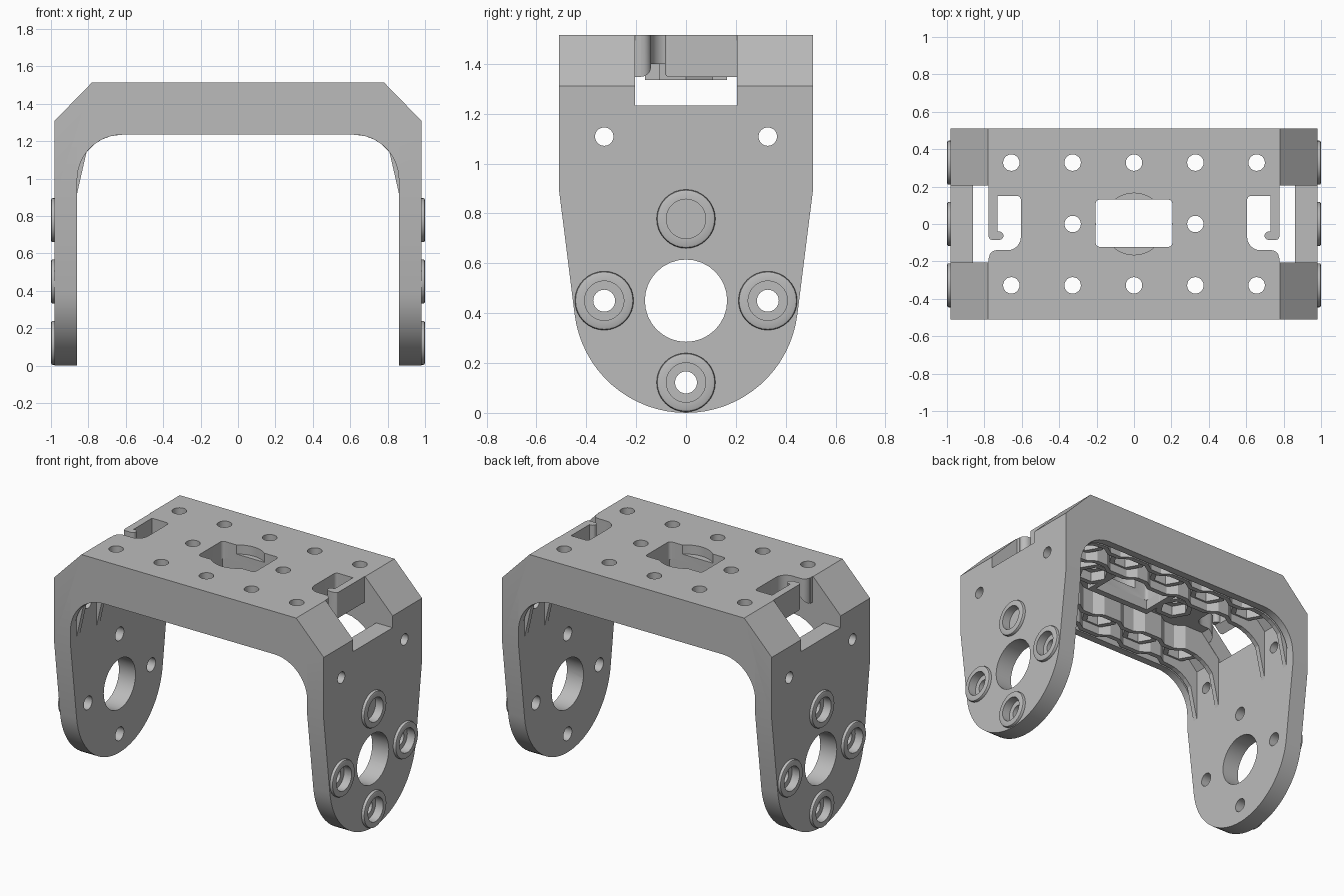
import bpy, bmesh, math
from mathutils import Vector

old = bpy.data.objects.get("Cube")
if old:
    bpy.data.objects.remove(old, do_unlink=True)

grey = bpy.data.materials.new("plain grey")
grey.use_nodes = True
grey.diffuse_color = (0.5, 0.5, 0.5, 1)
bsdf = grey.node_tree.nodes["Principled BSDF"]
bsdf.inputs["Base Color"].default_value = (0.5, 0.5, 0.5, 1)
bsdf.inputs["Roughness"].default_value = 0.6

PITCH = 0.328      # spacing of the mounting holes
HALF_Y = 0.51      # half depth of the bracket
ROOF = 1.40        # underside of the top plate
TOP = 1.515


def place(axis, a, b, h):
    """Put profile point (a, b) at height h along an axis."""
    return Vector({"x": (h, a, b), "y": (a, h, b), "z": (a, b, h)}[axis])


def finish(name, bm):
    bmesh.ops.recalc_face_normals(bm, faces=bm.faces)
    mesh = bpy.data.meshes.new(name)
    bm.to_mesh(mesh)
    bm.free()
    mesh.materials.append(grey)
    ob = bpy.data.objects.new(name, mesh)
    bpy.context.collection.objects.link(ob)
    return ob


def prism(name, pts, axis, lo, hi):
    bm = bmesh.new()
    face = bm.faces.new([bm.verts.new(place(axis, a, b, lo)) for a, b in pts])
    new = bmesh.ops.extrude_face_region(bm, geom=[face])["geom"]
    shift = place(axis, 0, 0, hi - lo)
    bmesh.ops.translate(bm, vec=shift, verts=[v for v in new if isinstance(v, bmesh.types.BMVert)])
    return finish(name, bm)


def loft(name, loops, ring=True):
    """Skin closed loops in order; ring joins the last loop to the first."""
    bm = bmesh.new()
    rows = [[bm.verts.new(p) for p in loop] for loop in loops]
    n = len(rows[0])
    pairs = list(zip(rows, rows[1:] + rows[:1])) if ring else list(zip(rows, rows[1:]))
    for r, s in pairs:
        for i in range(n):
            j = (i + 1) % n
            bm.faces.new((r[i], r[j], s[j], s[i]))
    if not ring:
        bm.faces.new(rows[0])
        bm.faces.new(rows[-1])
    return finish(name, bm)


def arc(a, b, r, start, end, n):
    return [(a + r * math.cos(math.radians(start + (end - start) * i / n)),
             b + r * math.sin(math.radians(start + (end - start) * i / n))) for i in range(n + 1)]


def circle(a, b, r, n=32):
    return arc(a, b, r, 0, 360, n)[:-1]


def rect(x0, x1, y0, y1):
    return [(x0, y0), (x1, y0), (x1, y1), (x0, y1)]


def round_rect(x0, x1, y0, y1, r):
    return (arc(x1 - r, y1 - r, r, 0, 90, 4) + arc(x0 + r, y1 - r, r, 90, 180, 4)
            + arc(x0 + r, y0 + r, r, 180, 270, 4) + arc(x1 - r, y0 + r, r, 270, 360, 4))


def mirrored(half):
    return half + [(-a, b) for a, b in reversed(half)]


def boolean(ob, cutter, operation="DIFFERENCE"):
    cutter.hide_render = True
    mod = ob.modifiers.new("cut", "BOOLEAN")
    mod.operation, mod.solver, mod.object = operation, "EXACT", cutter
    bpy.context.view_layer.objects.active = ob
    bpy.ops.object.modifier_apply(modifier=mod.name)
    bpy.data.objects.remove(cutter, do_unlink=True)


def smooth(ob):
    bpy.ops.object.select_all(action="DESELECT")
    ob.select_set(True)
    bpy.context.view_layer.objects.active = ob
    bpy.ops.object.shade_smooth_by_angle(angle=math.radians(30))


# Chamfered channel, trimmed to the rounded leg outline
inner = [(0.86, 1.26), (0.725, ROOF)]
channel = mirrored([(0.98, -0.1), (0.98, 1.31), (0.78, TOP)])
channel += [(-0.86, -0.1)] + [(-a, b) for a, b in inner] + inner[::-1] + [(0.86, -0.1)]
shell = prism("bracket_shell", channel, "y", -0.6, 0.6)
outline = [(HALF_Y, 1.7), (HALF_Y, 0.9)] + arc(0, 0.45, 0.45, -7.2, -172.8, 32) + [(-HALF_Y, 0.9), (-HALF_Y, 1.7)]
boolean(shell, prism("outline_cutter", outline, "x", -1.1, 1.1), "INTERSECT")

# Holes in the legs
mounts = [(0, 0.45 + PITCH), (0, 0.45 - PITCH), (PITCH, 0.45), (-PITCH, 0.45)]
leg_holes = [(0, 0.45, 0.165)] + [(y, z, 0.044) for y, z in mounts]
leg_holes += [(s * PITCH, 1.108, 0.037) for s in (-1, 1)]
for y, z, r in leg_holes:
    boolean(shell, prism("leg_hole", circle(y, z, r), "x", -1.2, 1.2))
for s in (-1, 1):
    for y, z in mounts:
        boolean(shell, prism("counterbore", circle(y, z, 0.079), "x", s * 0.945, s * 1.1))

# Holes and central window in the top plate
nuts = [(i * PITCH, s * PITCH) for i in range(-2, 3) for s in (-1, 1)]
centre_nuts = [(s * PITCH, 0) for s in (-1, 1)]
for x, y in nuts + centre_nuts:
    boolean(shell, prism("plate_hole", circle(x, y, 0.044, 24), "z", 1.3, 1.6))
boolean(shell, prism("dial_recess", circle(0, 0, 0.165, 48), "z", 1.455, 1.6))
boolean(shell, prism("window", round_rect(-0.205, 0.205, -0.122, 0.13, 0.02), "z", 1.3, 1.6))

# Corner openings and hooked cable slots
slot = ([(0.73, 0.15), (0.73, -0.04)] + arc(0.72, -0.0625, 0.0225, 90, 270, 6)
        + arc(0.76, -0.07, 0.015, 270, 360, 3) + [(0.8, -0.07), (0.8, -0.19)]
        + arc(0.735, -0.18, 0.04, 0, 90, 5) + arc(0.675, -0.07, 0.07, 270, 180, 6)
        + arc(0.625, 0.13, 0.02, 180, 90, 4))
for s in (-1, 1):
    boolean(shell, prism("corner_cutter", rect(s * 0.777, s * 1.1, -0.205, 0.205), "z", 1.232, 1.7))
    boolean(shell, prism("slot_cutter", [(s * x, y) for x, y in slot], "z", 1.2, 1.6))
smooth(shell)

# Raised rings around the mounting holes
for s, side in ((1, "left"), (-1, "right")):
    for y, z in mounts:
        steps = [(0.118, 0.978), (0.118, 0.99), (0.115, 0.997), (0.108, 1.0), (0.079, 1.0), (0.079, 0.978)]
        smooth(loft(side + "_mount_ring",
                    [[place("x", a, b, s * h) for a, b in circle(y, z, r)] for r, h in steps]))

# Front and back skirts with arched corners
arch = arc(0.62, 0.995, 0.24, 90, 0, 12)
skirt = arch + inner
skirt += [(-a, b) for a, b in reversed(skirt)]
for s, name in ((-1, "front_skirt"), (1, "back_skirt")):
    smooth(prism(name, skirt, "y", s * 0.46, s * HALF_Y))


# Wavy stiffening ribs that end in pointed gussets on the legs
def rib_low(x):
    if x > 0.81:
        return 1.142 - (x - 0.81) * 4.4
    return 0.995 + math.sqrt(0.24 ** 2 - max(0, x - 0.62) ** 2)


def rib(name, near, between):
    half = [(0.065, near), (0.125, between), (0.203, between), (0.263, near), (0.393, near),
            (0.453, between), (0.531, between), (0.59, near), (0.62, near), (0.68, near),
            (0.73, near), (0.77, near), (0.81, near), (0.865, near)]
    path = [(-x, y) for x, y in reversed(half)] + half
    loops = []
    for x, y in path:
        low = rib_low(abs(x))
        high = ROOF + 0.01 - 1.037 * max(0, abs(x) - 0.725)
        loops.append([(x, y - 0.016, low), (x, y + 0.016, low), (x, y + 0.016, high), (x, y - 0.016, high)])
    loft(name, loops, ring=False)


for s, side in ((-1, "front"), (1, "back")):
    rib(side + "_inner_rib", s * 0.223, s * 0.262)
    rib(side + "_outer_rib", s * 0.433, s * 0.394)


# Hexagonal nut pockets and the frame below the window
def tube(name, outer, inside, low):
    spec = [(outer, low), (outer, ROOF + 0.01), (inside, ROOF + 0.01), (inside, low)]
    loft(name, [[(a, b, h) for a, b in pts] for pts, h in spec])


for x, y in nuts:
    tube("nut_pocket", circle(x, y, 0.125, 6), circle(x, y, 0.088, 6), 1.29)
for x, y in centre_nuts:
    tube("centre_nut_pocket", circle(x, y, 0.125, 6), circle(x, y, 0.088, 6), 1.335)
tube("window_frame", rect(-0.24, 0.24, -0.165, 0.165), rect(-0.205, 0.205, -0.122, 0.13), 1.335)
